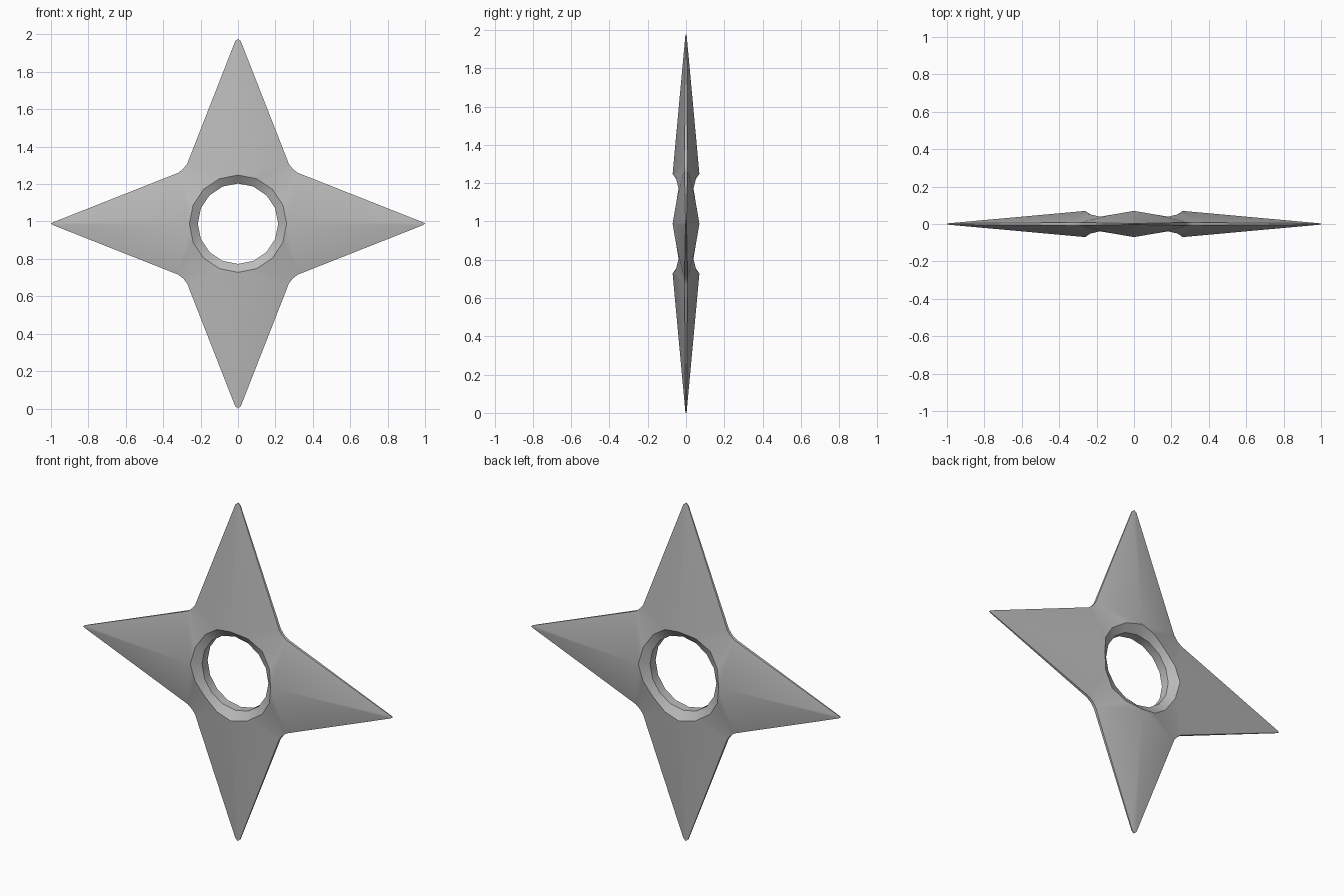
import bpy, bmesh, math
from mathutils import Matrix, Vector

cube = bpy.data.objects.get("Cube")
if cube:
    bpy.data.objects.remove(cube, do_unlink=True)

# Brushed steel
steel = bpy.data.materials.new("steel_grey")
steel.use_nodes = True
colour = (0.5, 0.5, 0.5, 1)
steel.diffuse_color = colour
steel.node_tree.nodes["Principled BSDF"].inputs["Base Color"].default_value = colour

CENTRE_Z = 0.988
RIM, BORE, BORE_HALF = 0.26, 0.215, 0.026
RIM_HEIGHTS = (0.07, 0.053, 0.039)   # ridge, between, valley


def ring_point(radius, step, y):
    angle = step * math.pi / 8
    return (radius * math.cos(angle), y, radius * math.sin(angle))


def half_arm(bm, turn, side, face, length, tip_half):
    """One side of one arm, front or back, with its share of the hole."""
    def put(points):
        verts = [bm.verts.new(turn @ Vector((x, y * face, z * side)))
                 for x, y, z in points]
        bm.faces.new(verts)

    rim = [ring_point(RIM, i, y) for i, y in enumerate(RIM_HEIGHTS)]
    bore = [ring_point(BORE, i, BORE_HALF) for i in range(3)]
    tip = (length, 0.003, 0)
    shoulder = (length - 0.012, 0.003, tip_half)
    notch = (0.32, 0.008, 0.272)
    valley = (0.293, 0.008, 0.293)

    # Sloping blade
    put([rim[0], tip, shoulder])
    put([rim[0], shoulder, notch, rim[1]])
    put([rim[1], notch, valley, rim[2]])
    # Thin edge wall
    outline = [tip, shoulder, notch, valley]
    for a, b in zip(outline, outline[1:]):
        put([a, b, (b[0], 0, b[2]), (a[0], 0, a[2])])
    # Bevel and straight bore of the hole
    for i in range(2):
        put([rim[i], rim[i + 1], bore[i + 1], bore[i]])
        put([bore[i], bore[i + 1], ring_point(BORE, i + 1, 0),
             ring_point(BORE, i, 0)])


bm = bmesh.new()
for quarter in range(4):
    turn = Matrix.Rotation(quarter * math.pi / 2, 3, 'Y')
    length, tip_half = ((1.0, 0.008), (0.988, 0.015))[quarter % 2]
    for side in (1, -1):
        for face in (1, -1):
            half_arm(bm, turn, side, face, length, tip_half)
bmesh.ops.remove_doubles(bm, verts=bm.verts, dist=0.0005)
bmesh.ops.recalc_face_normals(bm, faces=bm.faces)

mesh = bpy.data.meshes.new("throwing_star")
bm.to_mesh(mesh)
bm.free()
mesh.materials.append(steel)
star = bpy.data.objects.new("throwing_star", mesh)
star.location.z = CENTRE_Z
bpy.context.collection.objects.link(star)

# Soft ridges, crisp edges
bpy.ops.object.select_all(action='DESELECT')
star.select_set(True)
bpy.context.view_layer.objects.active = star
bpy.ops.object.shade_smooth_by_angle(angle=math.radians(30))
